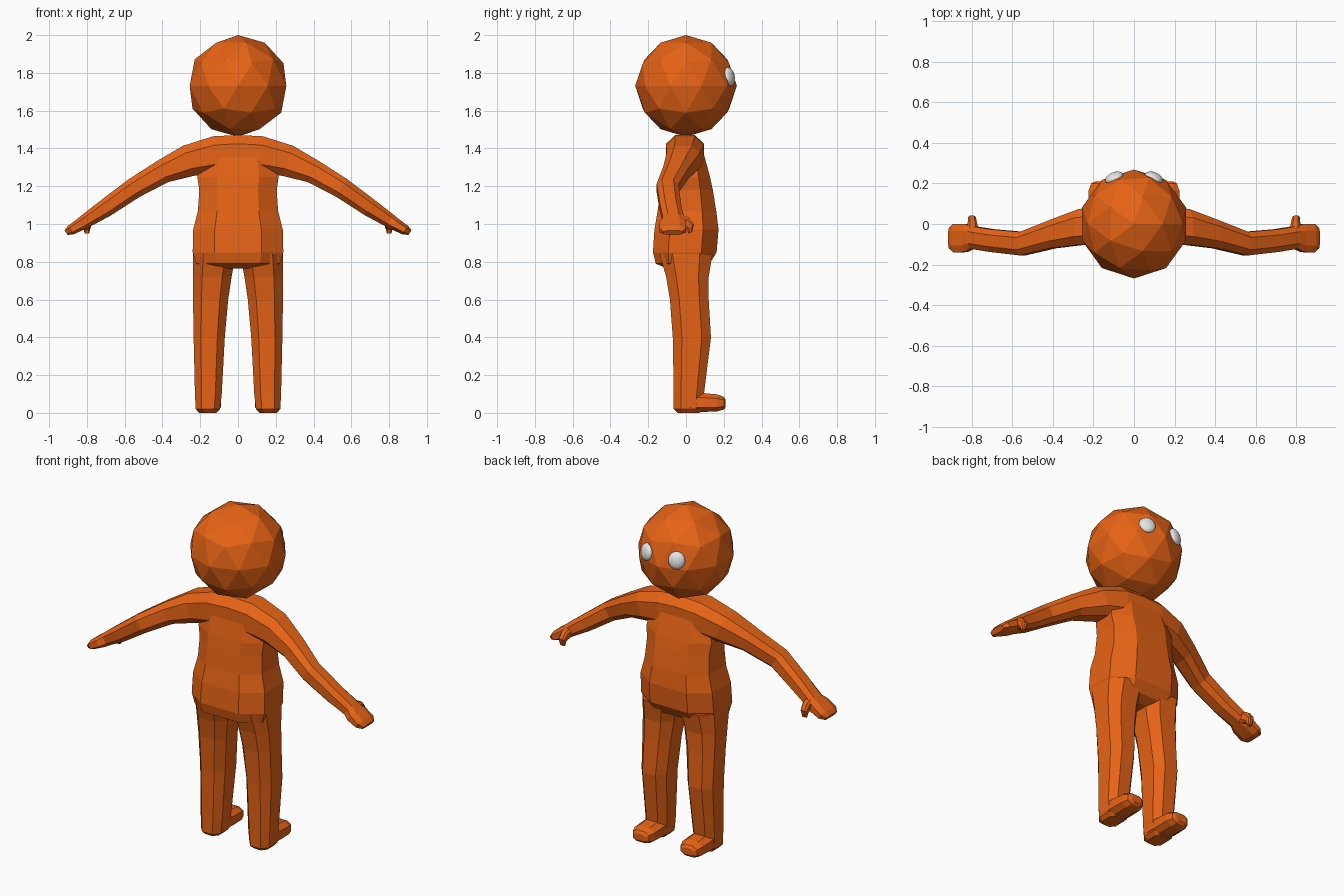
import bpy, bmesh
from math import radians, sin, cos
from mathutils import Vector

if "Cube" in bpy.data.objects:
    bpy.data.objects.remove(bpy.data.objects["Cube"])


def material(name, rgb):
    m = bpy.data.materials.new(name)
    m.diffuse_color = (*rgb, 1)
    m.use_nodes = True
    m.node_tree.nodes["Principled BSDF"].inputs["Base Color"].default_value = m.diffuse_color
    return m


orange = material("orange", (0.80, 0.125, 0.008))
white = material("eye white", (0.80, 0.80, 0.80))


def loft(name, rings, c=0.52, mirror=False, cap_start=True):
    """Bridge eight-sided rings, each given as (centre, half axis u, half axis v)."""
    corners = [(1, -c), (1, c), (c, 1), (-c, 1), (-1, c), (-1, -c), (-c, -1), (c, -1)]
    bm = bmesh.new()
    loops = [[bm.verts.new(Vector(o) + Vector(u) * a + Vector(v) * b) for a, b in corners]
             for o, u, v in rings]
    for p, q in zip(loops, loops[1:]):
        for i in range(8):
            j = (i + 1) % 8
            bm.faces.new((p[i], p[j], q[j], q[i]))
    if cap_start:
        bm.faces.new(loops[0][::-1])
    bm.faces.new(loops[-1])
    bmesh.ops.recalc_face_normals(bm, faces=bm.faces)
    me = bpy.data.meshes.new(name)
    bm.to_mesh(me)
    bm.free()
    me.materials.append(orange)
    ob = bpy.data.objects.new(name, me)
    bpy.context.collection.objects.link(ob)
    if mirror:
        mod = ob.modifiers.new("mirror", 'MIRROR')
        mod.use_clip = True
    return ob


def level(z, x0, x1, y0, y1):
    """Horizontal ring."""
    return ((x0 + x1) / 2, (y0 + y1) / 2, z), ((x1 - x0) / 2, 0, 0), (0, (y1 - y0) / 2, 0)


def upright(y, x0, x1, z0, z1):
    """Ring facing along y."""
    return ((x0 + x1) / 2, y, (z0 + z1) / 2), ((x1 - x0) / 2, 0, 0), (0, 0, (z1 - z0) / 2)


def tilted(x, y, z, wide, thick, deg):
    """Ring across an arm that slopes down by deg."""
    t = radians(deg)
    return (x, y, z), (0, wide, 0), (sin(t) * thick, 0, cos(t) * thick)


# Torso: height, half width, back, front
loft("torso", [level(z, -w, w, b, f) for z, w, b, f in (
    (0.765, 0.14, -0.10, 0.07), (0.79, 0.222, -0.16, 0.125), (0.85, 0.24, -0.175, 0.162),
    (0.97, 0.237, -0.167, 0.172), (1.07, 0.212, -0.150, 0.160), (1.18, 0.205, -0.135, 0.142),
    (1.25, 0.215, -0.125, 0.127), (1.38, 0.19, -0.10, 0.092), (1.44, 0.12, -0.05, 0.05))])

# Shoulders, arms and hands as one sweep from the centre line
loft("arms", [tilted(*r) for r in (
    (0.0, -0.005, 1.375, 0.100, 0.096, 0), (0.12, -0.005, 1.367, 0.100, 0.098, 7),
    (0.26, -0.015, 1.335, 0.088, 0.085, 22), (0.40, -0.050, 1.277, 0.070, 0.063, 30),
    (0.55, -0.097, 1.190, 0.058, 0.055, 33), (0.70, -0.082, 1.085, 0.056, 0.048, 34),
    (0.80, -0.066, 1.020, 0.056, 0.038, 35), (0.83, -0.069, 1.000, 0.070, 0.034, 36),
    (0.885, -0.070, 0.968, 0.071, 0.027, 35), (0.91, -0.070, 0.954, 0.050, 0.015, 35))],
    mirror=True, cap_start=False)

# Thumbs
loft("thumbs", [
    ((0.795, -0.04, 1.02), (0.028, 0, 0), (0, 0.012, 0.030)),
    ((0.798, 0.00, 1.008), (0.023, 0, 0), (0, 0.014, 0.026)),
    ((0.800, 0.024, 0.985), (0.019, 0, 0), (0, 0.018, 0.014)),
    ((0.800, 0.022, 0.953), (0.012, 0, 0), (0, 0.010, 0.004))], mirror=True)

# Legs: height, inner, outer, back, front
loft("legs", [level(*r) for r in (
    (0.0, 0.115, 0.205, -0.045, 0.07), (0.02, 0.095, 0.224, -0.065, 0.09),
    (0.10, 0.086, 0.228, -0.065, 0.095), (0.40, 0.070, 0.235, -0.070, 0.132),
    (0.60, 0.052, 0.238, -0.085, 0.120), (0.72, 0.034, 0.239, -0.105, 0.120),
    (0.84, 0.012, 0.237, -0.140, 0.140))], mirror=True)

# Feet: distance forward, inner, outer, bottom, top
loft("feet", [upright(*r) for r in (
    (0.0, 0.092, 0.224, 0.005, 0.11), (0.09, 0.090, 0.226, 0.005, 0.105),
    (0.165, 0.092, 0.224, 0.008, 0.098), (0.20, 0.105, 0.212, 0.018, 0.085),
    (0.21, 0.125, 0.192, 0.030, 0.070))], mirror=True)

# Faceted ball head
bpy.ops.mesh.primitive_ico_sphere_add(subdivisions=2, radius=0.269, location=(0, 0, 1.731))
head = bpy.context.object
head.name = "head"
head.data.materials.append(orange)

# Flattened smooth eyes lying on the face
for side, label in ((-1, "left"), (1, "right")):
    place = Vector((side * 0.098, 0.228, 1.78))
    bpy.ops.mesh.primitive_uv_sphere_add(segments=24, ring_count=12, radius=1, location=place)
    eye = bpy.context.object
    eye.name = label + "_eye"
    eye.scale = (0.047, 0.05, 0.026)
    eye.rotation_euler = (place - head.location).to_track_quat('Z', 'Y').to_euler()
    eye.data.materials.append(white)
    bpy.ops.object.shade_smooth()
